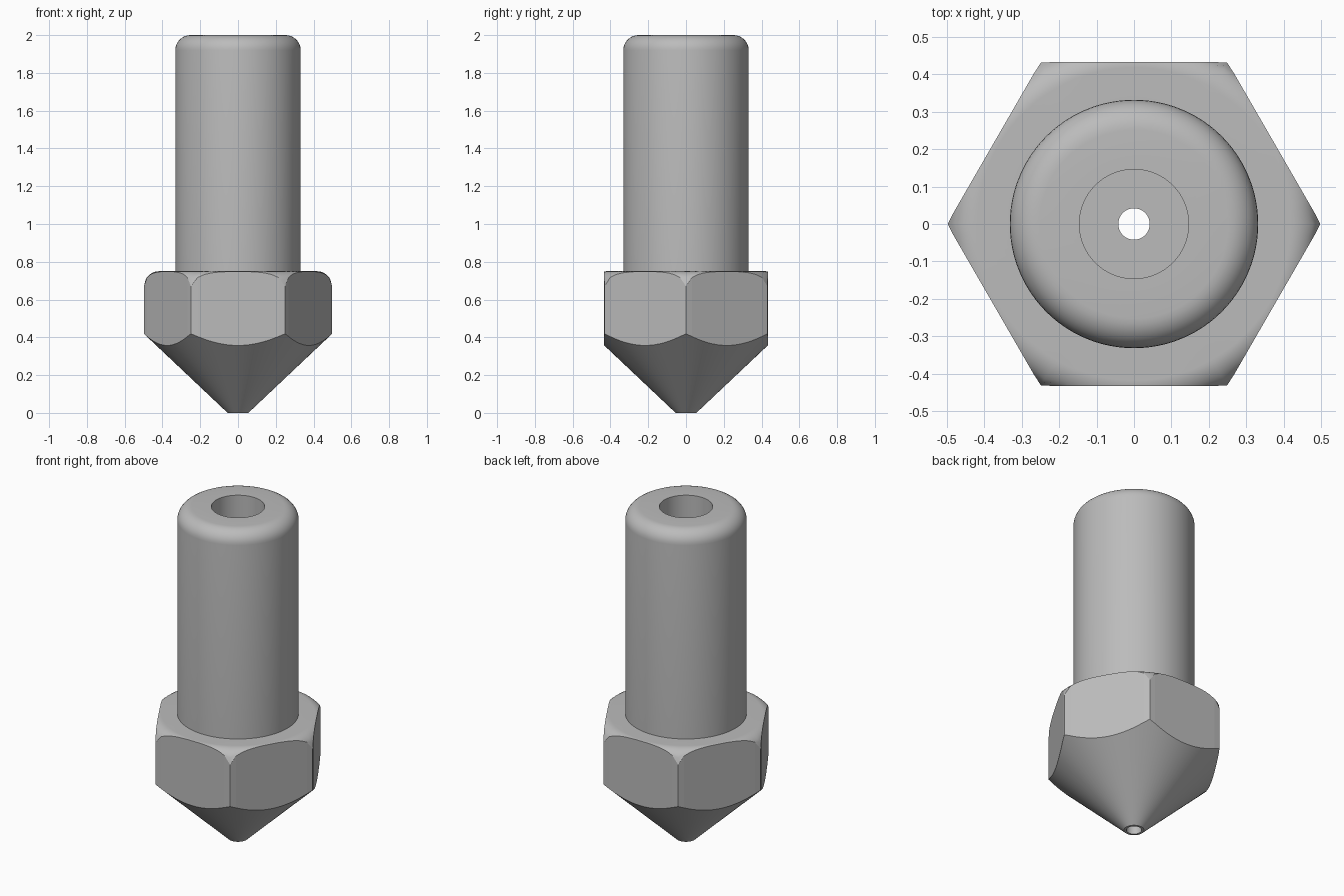
import bpy, bmesh
from math import sin, cos, pi, sqrt

cube = bpy.data.objects.get("Cube")
if cube:
    bpy.data.objects.remove(cube)

SEGMENTS = 96
TIP, APOTHEM, CORNER = 0.055, 0.433, 0.498
STEM, BORE, ORIFICE = 0.332, 0.146, 0.042
HEAD_TOP, HEIGHT, FILLET = 0.75, 2.0, 0.08
SHOULDER = 0.2          # floor of the wide bore
FILLET_STEPS = 8

steel = bpy.data.materials.new("steel_grey")
steel.use_nodes = True
grey = (0.5, 0.5, 0.5, 1)
steel.diffuse_color = grey
steel.node_tree.nodes["Principled BSDF"].inputs["Base Color"].default_value = grey


def head_radius(angle):
    """Distance from the axis to the hexagon's side, corners on the x axis."""
    return min(APOTHEM / cos(angle % (pi / 3) - pi / 6), CORNER)


def cone_height(r):
    return (r - TIP) * 0.945


def fillet_height(r):
    """Rounded top edge of the head, cut by the hexagon."""
    inner = CORNER - FILLET
    return HEAD_TOP - FILLET + sqrt(max(FILLET ** 2 - (r - inner) ** 2, 0))


def section(angle):
    """Closed outline of the solid at one angle, as (radius, height) pairs."""
    edge = head_radius(angle)
    inner = CORNER - FILLET
    points = [(ORIFICE, 0), (TIP, 0), (edge, cone_height(edge))]
    for i in range(FILLET_STEPS + 1):
        r = edge + (inner - edge) * i / FILLET_STEPS
        points.append((r, fillet_height(r)))
    points.append((STEM, HEAD_TOP))
    for i in range(FILLET_STEPS + 1):
        a = pi / 2 * i / FILLET_STEPS
        points.append((STEM - FILLET * (1 - cos(a)), HEIGHT - FILLET * (1 - sin(a))))
    points += [(BORE, HEIGHT), (BORE, SHOULDER), (ORIFICE, SHOULDER)]
    return points


# Nozzle: cone tip, hexagonal head, rounded stem and stepped bore in one skin
bm = bmesh.new()
columns = []
for s in range(SEGMENTS):
    a = 2 * pi * s / SEGMENTS
    columns.append([bm.verts.new((r * cos(a), r * sin(a), z)) for r, z in section(a)])

flats = []
for s in range(SEGMENTS):
    left, right = columns[s], columns[(s + 1) % SEGMENTS]
    for k in range(len(left)):
        n = (k + 1) % len(left)
        face = bm.faces.new((left[k], right[k], right[n], left[n]))
        if k == 2:
            flats.append(face)
bmesh.ops.recalc_face_normals(bm, faces=bm.faces)
bm.faces.index_update()
flat_ids = [f.index for f in flats]

mesh = bpy.data.meshes.new("nozzle")
bm.to_mesh(mesh)
bm.free()
mesh.materials.append(steel)
nozzle = bpy.data.objects.new("nozzle", mesh)
bpy.context.collection.objects.link(nozzle)
bpy.context.view_layer.objects.active = nozzle
nozzle.select_set(True)
bpy.ops.object.shade_smooth_by_angle(angle=pi / 6)

# Keep the wrench flats crisp
for i in flat_ids:
    mesh.polygons[i].use_smooth = False
